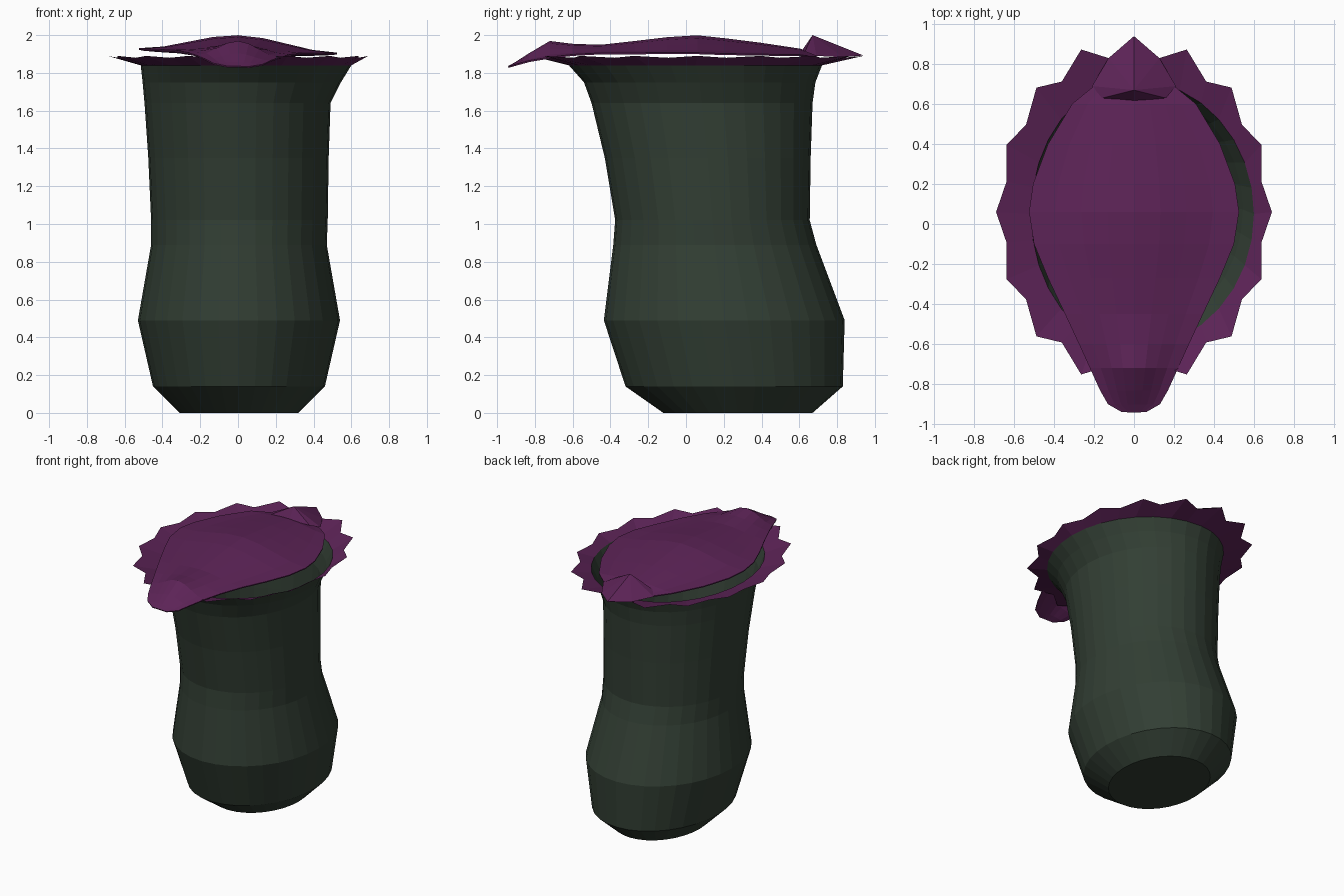
import bpy, bmesh, math

if "Cube" in bpy.data.objects:
    bpy.data.objects.remove(bpy.data.objects["Cube"])


def material(name, rgb):
    m = bpy.data.materials.new(name)
    m.diffuse_color = (*rgb, 1)
    m.use_nodes = True
    m.node_tree.nodes["Principled BSDF"].inputs["Base Color"].default_value = m.diffuse_color
    return m


GREEN = material("dark green", (0.032, 0.049, 0.034))
PURPLE = material("deep purple", (0.108, 0.017, 0.095))


def make(name, verts, faces, mat):
    me = bpy.data.meshes.new(name)
    me.from_pydata(verts, [], faces)
    bm = bmesh.new()
    bm.from_mesh(me)
    bmesh.ops.recalc_face_normals(bm, faces=bm.faces)
    bm.to_mesh(me)
    bm.free()
    me.materials.append(mat)
    ob = bpy.data.objects.new(name, me)
    bpy.context.collection.objects.link(ob)
    return ob


def grid_faces(rows, cols, closed):
    return [(r * cols + c, r * cols + (c + 1) % cols,
             (r + 1) * cols + (c + 1) % cols, (r + 1) * cols + c)
            for r in range(rows - 1) for c in range(cols if closed else cols - 1)]


# Pitcher body: z, front y, back y, left half width, right half width
SECTIONS = [
    (0.00, -0.12, 0.67, 0.31, 0.32), (0.14, -0.32, 0.83, 0.45, 0.46),
    (0.49, -0.435, 0.84, 0.53, 0.54), (0.89, -0.385, 0.69, 0.46, 0.47),
    (1.02, -0.375, 0.655, 0.46, 0.475), (1.35, -0.43, 0.66, 0.475, 0.48),
    (1.64, -0.50, 0.67, 0.495, 0.49), (1.75, -0.54, 0.685, 0.505, 0.545),
    (1.84, -0.62, 0.72, 0.515, 0.60)]


def ring(section, n):
    z, y0, y1, left, right = section
    pts = []
    for i in range(n):
        a = 2 * math.pi * i / n
        s = math.sin(a)
        pts.append((s * (right if s > 0 else left),
                    (y0 + y1) / 2 + (y1 - y0) / 2 * math.cos(a), z))
    return pts


N = 32
body_verts = [p for s in SECTIONS for p in ring(s, N)]
make("pitcher_body", body_verts,
     grid_faces(len(SECTIONS), N, True) + [tuple(range(N))], GREEN)

# Jagged rim: flares from the mouth to alternating teeth and notches
rim = ring(SECTIONS[-1], N)
for i in range(N):
    a = 2 * math.pi * i / N
    rx, ry, z = (0.69, 0.88, 1.89) if i % 2 == 0 else (0.65, 0.785, 1.88)
    rim.append((rx * math.sin(a), 0.06 + ry * math.cos(a), z))
make("jagged_rim", rim, grid_faces(2, N, True), PURPLE)

# Lid: y, half width, crest z, edge z, ending in a drooping front tongue
LID = [
    (0.69, 0.20, 1.900, 1.885), (0.60, 0.31, 1.925, 1.900),
    (0.40, 0.43, 1.955, 1.905), (0.20, 0.505, 1.98, 1.91),
    (0.06, 0.525, 1.995, 1.915), (-0.10, 0.50, 1.985, 1.915),
    (-0.27, 0.43, 1.965, 1.912), (-0.45, 0.345, 1.945, 1.91),
    (-0.60, 0.275, 1.95, 1.90), (-0.72, 0.22, 1.965, 1.885),
    (-0.83, 0.17, 1.90, 1.865), (-0.90, 0.13, 1.855, 1.845),
    (-0.94, 0.06, 1.832, 1.832)]
ACROSS = 9
lid_verts = []
for y, w, crest, edge in LID:
    for c in range(ACROSS):
        t = 2 * c / (ACROSS - 1) - 1
        bump = 0.5 + 0.5 * math.cos(math.pi * t)
        tilt = -0.012 * t * w / 0.525
        lid_verts.append((t * w, y, edge + (crest - edge) * bump + tilt))
lid = make("lid", lid_verts, grid_faces(len(LID), ACROSS, False), PURPLE)
thick = lid.modifiers.new("thickness", 'SOLIDIFY')
thick.thickness = 0.008
thick.offset = 0

# Peaked hinge at the back, joining lid and rim
hinge = [(0, 0.67, 2.0), (0, 0.615, 1.92), (0, 0.94, 1.892)]
faces = []
for s in (-1, 1):
    k = len(hinge)
    hinge += [(s * 0.16, 0.63, 1.913), (s * 0.21, 0.69, 1.89), (s * 0.127, 0.83, 1.883)]
    faces += [(0, 1, k), (0, k, k + 1), (0, k + 1, k + 2), (0, k + 2, 2)]
make("lid_hinge", hinge, faces, PURPLE)
